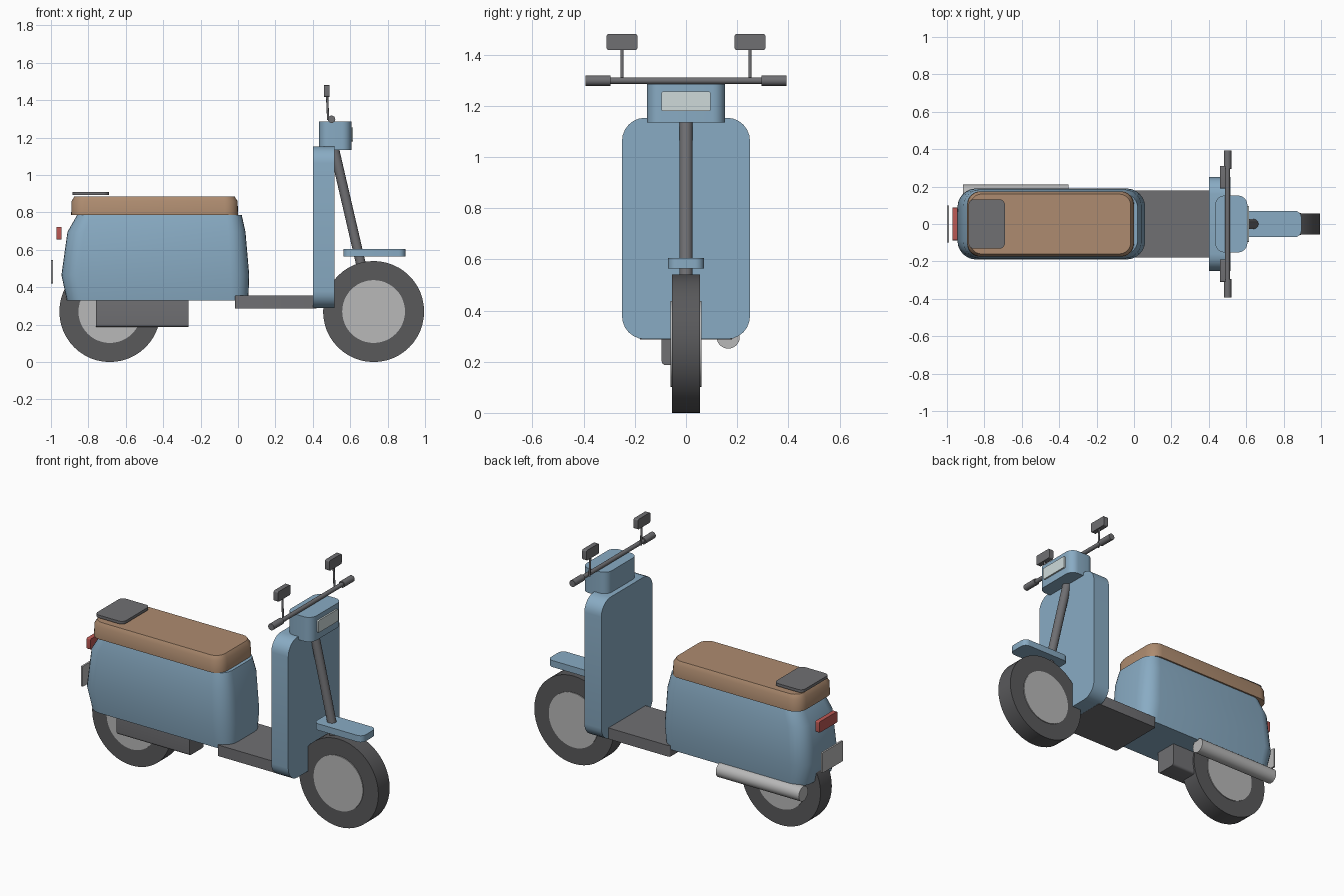
import bpy, bmesh, math
from mathutils import Vector

if "Cube" in bpy.data.objects:
    bpy.data.objects.remove(bpy.data.objects["Cube"])


def material(name, r, g, b):
    m = bpy.data.materials.new(name)
    m.diffuse_color = (r, g, b, 1)
    m.use_nodes = True
    m.node_tree.nodes["Principled BSDF"].inputs["Base Color"].default_value = m.diffuse_color
    return m


BLUE = material("blue_paint", 0.25, 0.41, 0.55)
TAN = material("tan_leather", 0.42, 0.26, 0.16)
RED = material("red_lens", 0.5, 0.10, 0.09)
GLASS = material("pale_glass", 0.62, 0.70, 0.70)
DARK = material("dark_rubber", 0.10, 0.10, 0.105)
GREY = material("mid_grey", 0.16, 0.16, 0.17)
METAL = material("light_metal", 0.48, 0.48, 0.48)


def finish(name, bm, mat, angle=35):
    bmesh.ops.recalc_face_normals(bm, faces=bm.faces)
    me = bpy.data.meshes.new(name)
    bm.to_mesh(me)
    bm.free()
    ob = bpy.data.objects.new(name, me)
    bpy.context.collection.objects.link(ob)
    me.materials.append(mat)
    bpy.ops.object.select_all(action='DESELECT')
    ob.select_set(True)
    bpy.context.view_layer.objects.active = ob
    bpy.ops.object.shade_smooth_by_angle(angle=math.radians(angle))
    return ob


def rounded_rect(u0, u1, v0, v1, r, n=6):
    pts = []
    for k, (cu, cv) in enumerate([(u1 - r, v1 - r), (u0 + r, v1 - r),
                                  (u0 + r, v0 + r), (u1 - r, v0 + r)]):
        for i in range(n + 1):
            a = math.pi / 2 * (k + i / n)
            pts.append((cu + r * math.cos(a), cv + r * math.sin(a)))
    return pts


def loft(name, mat, rings, axis='Z'):
    """Each ring is (height, u0, u1, v0, v1, corner radius); axis is the loft direction."""
    bm = bmesh.new()
    loops = []
    for t, *rect in rings:
        place = (lambda u, v: (u, v, t)) if axis == 'Z' else (lambda u, v: (t, u, v))
        loops.append([bm.verts.new(place(u, v)) for u, v in rounded_rect(*rect)])
    for a, b in zip(loops, loops[1:]):
        for i in range(len(a)):
            j = (i + 1) % len(a)
            bm.faces.new((a[i], a[j], b[j], b[i]))
    bm.faces.new(loops[0])
    bm.faces.new(loops[-1])
    return finish(name, bm, mat)


def slab(name, mat, x, y, z, r, axis='Z'):
    if axis == 'Z':
        return loft(name, mat, [(t, *x, *y, r) for t in z])
    return loft(name, mat, [(t, *y, *z, r) for t in x], 'X')


def rod(name, mat, a, b, r, sides=24):
    a, b = Vector(a), Vector(b)
    bm = bmesh.new()
    bmesh.ops.create_cone(bm, cap_ends=True, segments=sides, radius1=r, radius2=r,
                          depth=(b - a).length)
    bm.transform((b - a).to_track_quat('Z', 'Y').to_matrix().to_4x4())
    bmesh.ops.translate(bm, verts=bm.verts, vec=(a + b) / 2)
    return finish(name, bm, mat)


# Wheels
for label, x in (("front", 0.725), ("rear", -0.685)):
    rod(label + "_tyre", DARK, (x, -0.055, 0.27), (x, 0.055, 0.27), 0.27, 48)
    rod(label + "_hub", METAL, (x, -0.06, 0.27), (x, 0.06, 0.27), 0.168, 48)

# Rear bodywork, seat and luggage pad
loft("rear_body", BLUE, [
    (0.33, -0.915, 0.055, -0.172, 0.172, 0.09),
    (0.465, -0.944, 0.06, -0.19, 0.19, 0.10),
    (0.695, -0.912, 0.04, -0.184, 0.184, 0.09),
    (0.786, -0.86, 0.02, -0.165, 0.165, 0.08)])
loft("seat", TAN, [
    (0.786, -0.892, 0.0, -0.175, 0.175, 0.07),
    (0.86, -0.89, -0.002, -0.174, 0.174, 0.07),
    (0.885, -0.875, -0.018, -0.16, 0.16, 0.06)])
slab("luggage_pad", GREY, (-0.885, -0.69), (-0.132, 0.132), (0.893, 0.91), 0.03)

# Tail light, plate, engine and exhaust
slab("tail_light", RED, (-0.97, -0.943), (-0.087, 0.087), (0.655, 0.722), 0.006, 'X')
slab("rear_plate", METAL, (-1.0, -0.989), (-0.1, 0.1), (0.42, 0.545), 0.004, 'X')
slab("engine_case", GREY, (-0.76, -0.265), (-0.095, 0.045), (0.187, 0.37), 0.015, 'X')
rod("exhaust", METAL, (-0.915, 0.165, 0.296), (-0.35, 0.165, 0.296), 0.045, 32)

# Footboard and leg shield
slab("footboard", GREY, (-0.015, 0.42), (-0.18, 0.18), (0.287, 0.355), 0.01)
slab("leg_shield", BLUE, (0.402, 0.517), (-0.25, 0.25), (0.288, 1.153), 0.09, 'X')

# Fork and fender
rod("fork", GREY, (0.512, 0, 1.15), (0.716, 0, 0.27), 0.026)
slab("front_fender", BLUE, (0.563, 0.895), (-0.07, 0.07), (0.565, 0.605), 0.035)

# Steering head and headlight
slab("steering_head", BLUE, (0.434, 0.606), (-0.152, 0.152), (1.134, 1.285), 0.05)
slab("headlight", GLASS, (0.59, 0.616), (-0.096, 0.096), (1.18, 1.255), 0.006, 'X')

# Handlebar, grips and mirrors
rod("handlebar", GREY, (0.5, -0.32, 1.298), (0.5, 0.32, 1.298), 0.013)
for side, s in (("right", -1), ("left", 1)):
    rod(side + "_grip", GREY, (0.5, s * 0.295, 1.298), (0.5, s * 0.392, 1.298), 0.02)
    rod(side + "_mirror_stem", GREY, (0.482, s * 0.25, 1.295), (0.476, s * 0.25, 1.43), 0.006, 12)
    slab(side + "_mirror", GREY, (0.46, 0.49), sorted((s * 0.19, s * 0.31)),
         (1.418, 1.48), 0.008, 'X')
